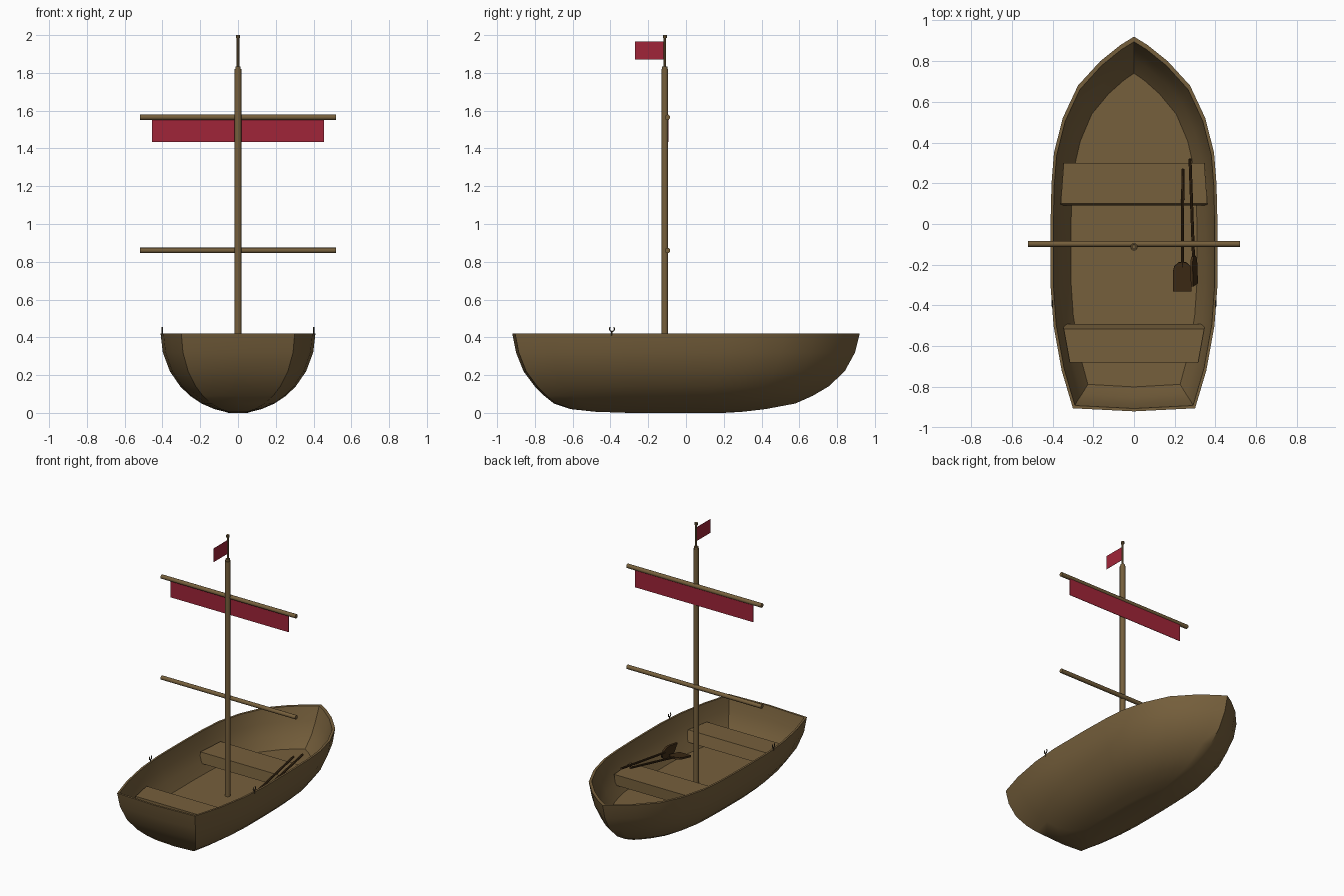
import bpy, bmesh, math
from mathutils import Vector

if "Cube" in bpy.data.objects:
    bpy.data.objects.remove(bpy.data.objects["Cube"])


def material(name, rgb):
    m = bpy.data.materials.new(name)
    m.diffuse_color = (*rgb, 1)
    m.use_nodes = True
    m.node_tree.nodes["Principled BSDF"].inputs["Base Color"].default_value = m.diffuse_color
    return m


WOOD = material("wood", (0.18, 0.115, 0.045))
OAR = material("dark_wood", (0.055, 0.028, 0.009))
RED = material("red_cloth", (0.35, 0.018, 0.04))
IRON = material("iron", (0.06, 0.045, 0.025))


def make(name, bm, mat, smooth=None):
    bmesh.ops.recalc_face_normals(bm, faces=bm.faces)
    me = bpy.data.meshes.new(name)
    bm.to_mesh(me)
    bm.free()
    me.materials.append(mat)
    ob = bpy.data.objects.new(name, me)
    bpy.context.collection.objects.link(ob)
    if smooth:
        bpy.ops.object.select_all(action='DESELECT')
        ob.select_set(True)
        bpy.context.view_layer.objects.active = ob
        bpy.ops.object.shade_smooth_by_angle(angle=math.radians(smooth))
    return ob


def rings_to_bm(rings):
    """Skin a list of closed point rings, capping both ends."""
    bm = bmesh.new()
    vs = [[bm.verts.new(p) for p in r] for r in rings]
    n = len(vs[0])
    for a, b in zip(vs, vs[1:]):
        for i in range(n):
            j = (i + 1) % n
            bm.faces.new((a[i], a[j], b[j], b[i]))
    bm.faces.new(vs[0])
    bm.faces.new(vs[-1])
    return bm


def rod(name, a, b, r, mat, sides=12):
    a, b = Vector(a), Vector(b)
    d = (b - a).normalized()
    u = d.orthogonal().normalized()
    w = d.cross(u)
    angs = [2 * math.pi * i / sides for i in range(sides)]
    ring = [(u * math.cos(t) + w * math.sin(t)) * r for t in angs]
    return make(name, rings_to_bm([[a + p for p in ring], [b + p for p in ring]]), mat, 40)


# hull: the gunwale outline is scaled down each waterline, outside then inside
SIDE = [(-.905, .30), (-.72, .355), (-.5, .395), (-.3, .41), (0, .41), (.2, .405),
        (.35, .393), (.52, .35), (.68, .275), (.80, .165), (.88, .065)]
OUTLINE = [(0, -.92)] + [(x, y) for y, x in SIDE] + [(0, .92)] + [(-x, y) for y, x in reversed(SIDE)]


def waterline(z, xs, y0, y1):
    return [(x * xs, y0 + (y + .92) / 1.84 * (y1 - y0), z) for x, y in OUTLINE]


OUTER = [(0, -.3, .2), (.006, -.48, .3), (.02, -.61, .42), (.05, -.70, .58), (.09, -.75, .67),
         (.14, -.80, .755), (.22, -.86, .84), (.32, -.90, .895), (.42, -.92, .92)]
INNER = [(.42, .967, -.906, .895), (.33, .93, -.885, .855), (.25, .855, -.85, .81), (.18, .755, -.80, .74)]
rings = [waterline(z, max(.12, math.sqrt(1 - ((.42 - z) / .42) ** 2)), a, b) for z, a, b in OUTER]
rings += [waterline(*l) for l in INNER]
make("hull", rings_to_bm(rings), WOOD, 42)


# seats: planks with one slanted edge
def seat(name, bottom, top, z0=.235, z1=.308):
    def quad(p, z):
        (ya, xa), (yb, xb) = p
        return [(-xa, ya, z), (xa, ya, z), (xb, yb, z), (-xb, yb, z)]
    make(name, rings_to_bm([quad(bottom, z0), quad(top, z1)]), WOOD)


seat("bow_seat", ((.09, .36), (.30, .335)), ((.10, .36), (.30, .345)))
seat("stern_seat", ((-.68, .31), (-.49, .345)), ((-.68, .315), (-.515, .345)))

# mast, flag pole and yards
MY = -.112
rod("mast", (0, MY, .17), (0, MY, 1.82), .0185, WOOD, 12)
rod("mast_cap", (0, MY, 1.82), (0, MY, 1.833), .015, WOOD, 12)
rod("flag_pole", (0, MY, 1.83), (0, MY, 1.985), .007, WOOD, 8)
rod("pole_knob", (0, MY, 1.984), (0, MY, 2.0), .011, WOOD, 8)
for name, z in (("upper_yard", 1.565), ("lower_yard", .86)):
    rod(name, (-.52, -.098, z), (.52, -.098, z), .0145, WOOD, 10)


# cloth: furled sail and flag as thin sheets
def sheet(name, lo, hi):
    (x0, y0, z0), (x1, y1, z1) = lo, hi
    ring = [(x0, y0), (x1, y0), (x1, y1), (x0, y1)]
    make(name, rings_to_bm([[(x, y, z) for x, y in ring] for z in (z0, z1)]), RED)


sheet("sail", (-.455, -.093, 1.435), (.455, -.090, 1.56))
sheet("flag", (-.001, -.27, 1.87), (.001, -.115, 1.965))


# oars: shaft plus flat blade turned about the shaft
def oar(name, tip, end, roll):
    tip, end = Vector(tip), Vector(end)
    d = (end - tip).normalized()
    side = d.cross(Vector((0, 0, 1))).normalized()
    nrm = side.cross(d)
    u = side * math.cos(roll) + nrm * math.sin(roll)
    w = u.cross(d)
    rod(name + "_shaft", tip, end - d * .12, .0075, OAR, 8)
    prof = [(.145, .018), (.125, .04), (.10, .046), (0, .046)]
    pts = [(s, h) for s, h in prof] + [(s, -h) for s, h in reversed(prof)]
    make(name + "_blade", rings_to_bm([[end - d * s + u * h + w * t for s, h in pts]
                                       for t in (-.006, .006)]), OAR)


oar("inner_oar", (.24, .27, .37), (.237, -.33, .235), 0)
oar("outer_oar", (.275, .32, .375), (.297, -.30, .27), math.radians(75))

# oarlocks: open rings on short pins, both gunwales
for side, s in (("left", -1), ("right", 1)):
    x = s * .401
    rod(side + "_oarlock_pin", (x, -.392, .41), (x, -.392, .434), .004, IRON, 6)
    cu = bpy.data.curves.new(side + "_oarlock", 'CURVE')
    cu.dimensions = '3D'
    cu.bevel_depth = .0035
    cu.bevel_resolution = 1
    cu.use_fill_caps = True
    sp = cu.splines.new('POLY')
    sp.points.add(10)
    for i, p in enumerate(sp.points):
        a = math.radians(130 + 28 * i)
        p.co = (x, -.392 + .013 * math.cos(a), .444 + .013 * math.sin(a), 1)
    cu.materials.append(IRON)
    bpy.context.collection.objects.link(bpy.data.objects.new(side + "_oarlock", cu))
